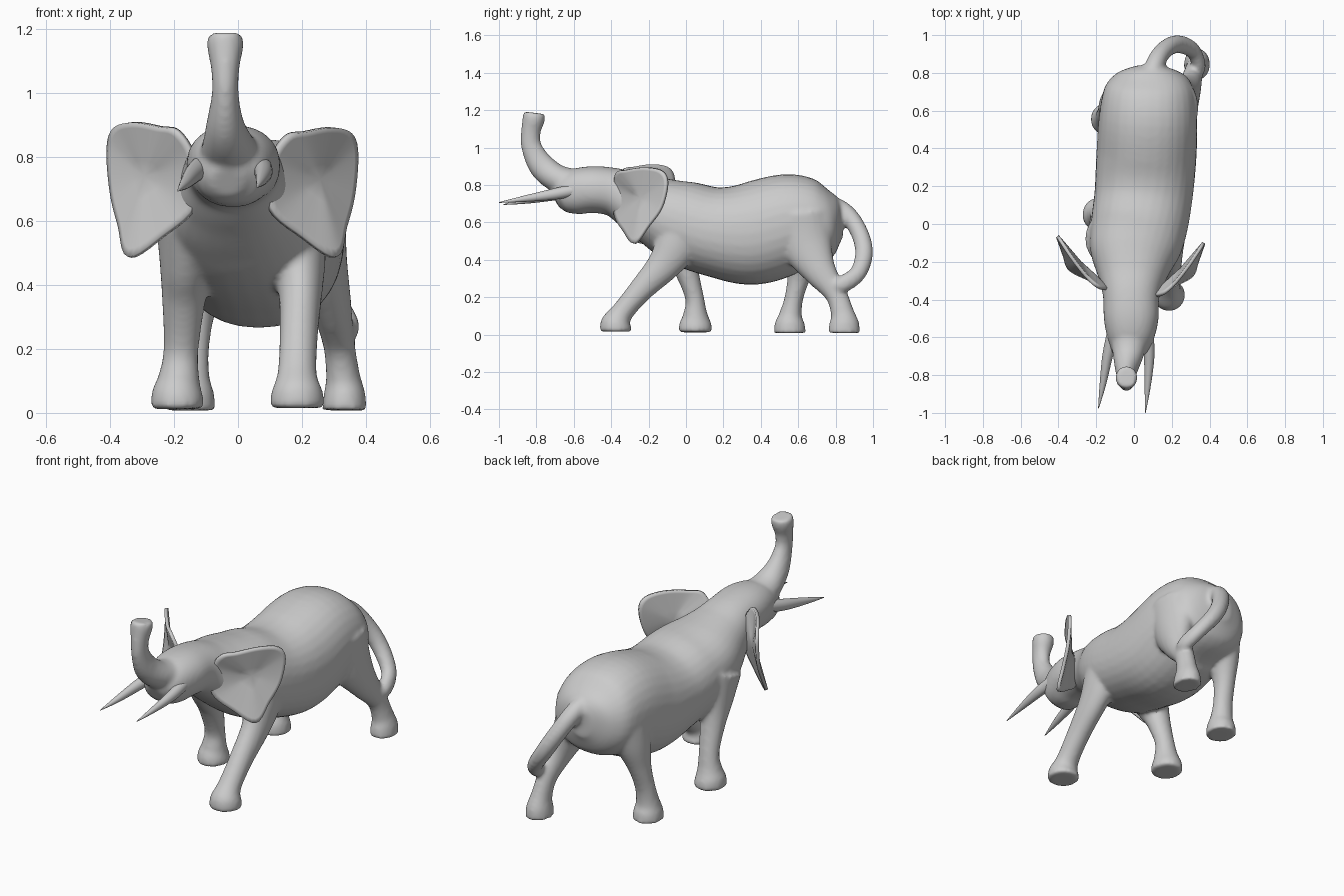
import bpy, bmesh, math
from mathutils import Vector


def spline(pts, steps, closed=False):
    """Catmull-Rom samples through tuples of any length."""
    n, out = len(pts), []
    for i in range(n if closed else n - 1):
        idx = [i - 1, i, i + 1, i + 2]
        idx = [k % n if closed else min(max(k, 0), n - 1) for k in idx]
        a, b, c, d = (pts[k] for k in idx)
        for s in range(steps):
            t = s / steps
            out.append([0.5 * (2 * q + (r - p) * t + (2 * p - 5 * q + 4 * r - u) * t * t
                               + (3 * q - p - 3 * r + u) * t ** 3)
                        for p, q, r, u in zip(a, b, c, d)])
    if not closed:
        out.append(list(pts[-1]))
    return out


def tube(bm, pts, steps=6, sides=32, power=2.0):
    """Loft of sections (x, y, z, half width, half height) along a path."""
    path = spline(pts, steps)
    rings = []
    for i, (x, y, z, a, b) in enumerate(path):
        t = Vector(path[min(i + 1, len(path) - 1)][:3]) - Vector(path[max(i - 1, 0)][:3])
        t.normalize()
        side = Vector((1, 0, 0))
        side = (side - t * side.dot(t)).normalized()
        up = t.cross(side)
        ring = []
        for k in range(sides):
            ang = 2 * math.pi * k / sides
            c, s = math.cos(ang), math.sin(ang)
            c = math.copysign(abs(c) ** (2 / power), c)
            s = math.copysign(abs(s) ** (2 / power), s)
            ring.append(bm.verts.new(Vector((x, y, z)) + side * a * c + up * b * s))
        rings.append(ring)
    for r0, r1 in zip(rings, rings[1:]):
        for k in range(sides):
            j = (k + 1) % sides
            bm.faces.new((r0[k], r0[j], r1[j], r1[k]))
    bm.faces.new(rings[0][::-1])
    bm.faces.new(rings[-1])


def finish(bm, name):
    bmesh.ops.recalc_face_normals(bm, faces=bm.faces)
    for f in bm.faces:
        f.smooth = True
    mesh = bpy.data.meshes.new(name)
    bm.to_mesh(mesh)
    bm.free()
    ob = bpy.data.objects.new(name, mesh)
    bpy.context.collection.objects.link(ob)
    return ob


body = bmesh.new()
# Torso, neck and head, from rump to jaw
tube(body, [
    (0.08, 0.84, 0.60, 0.06, 0.08), (0.08, 0.80, 0.60, 0.17, 0.15),
    (0.08, 0.72, 0.595, 0.235, 0.215), (0.075, 0.56, 0.595, 0.26, 0.265),
    (0.065, 0.35, 0.54, 0.265, 0.275), (0.05, 0.15, 0.55, 0.26, 0.24),
    (0.025, -0.02, 0.60, 0.255, 0.225), (0.0, -0.15, 0.655, 0.235, 0.19),
    (-0.01, -0.27, 0.71, 0.185, 0.155), (-0.015, -0.38, 0.76, 0.15, 0.13),
    (-0.015, -0.50, 0.775, 0.145, 0.125), (-0.02, -0.60, 0.76, 0.125, 0.12),
    (-0.03, -0.67, 0.735, 0.095, 0.09), (-0.03, -0.70, 0.72, 0.05, 0.05)], power=2.2)
# Raised trunk with flared tip
tube(body, [
    (-0.02, -0.55, 0.79, 0.11, 0.09), (-0.03, -0.68, 0.83, 0.085, 0.075),
    (-0.04, -0.77, 0.90, 0.06, 0.07), (-0.04, -0.825, 1.0, 0.042, 0.055),
    (-0.04, -0.83, 1.08, 0.045, 0.052), (-0.04, -0.815, 1.15, 0.058, 0.06),
    (-0.04, -0.81, 1.185, 0.053, 0.058)])
# Tail curling to the hind leg
tube(body, [
    (0.08, 0.70, 0.72, 0.05, 0.05), (0.11, 0.84, 0.66, 0.05, 0.05),
    (0.16, 0.92, 0.56, 0.047, 0.047), (0.23, 0.952, 0.44, 0.045, 0.048),
    (0.31, 0.92, 0.33, 0.04, 0.045), (0.345, 0.84, 0.27, 0.035, 0.045),
    (0.345, 0.79, 0.26, 0.02, 0.025)])
# Four striding legs, hip to sole
legs = [
    [(0.17, 0.0, 0.60, 0.11, 0.14), (0.19, -0.05, 0.48, 0.085, 0.12),
     (0.195, -0.12, 0.37, 0.068, 0.09), (0.19, -0.24, 0.24, 0.06, 0.066),
     (0.185, -0.34, 0.12, 0.062, 0.06), (0.185, -0.372, 0.06, 0.082, 0.083),
     (0.185, -0.375, 0.015, 0.085, 0.085)],
    [(-0.15, -0.08, 0.60, 0.11, 0.14), (-0.165, -0.04, 0.46, 0.08, 0.10),
     (-0.17, 0.0, 0.35, 0.068, 0.066), (-0.178, 0.045, 0.20, 0.055, 0.05),
     (-0.185, 0.05, 0.11, 0.065, 0.065), (-0.19, 0.05, 0.06, 0.08, 0.085),
     (-0.19, 0.05, 0.012, 0.083, 0.09)],
    [(0.20, 0.62, 0.60, 0.15, 0.18), (0.25, 0.65, 0.47, 0.095, 0.14),
     (0.29, 0.715, 0.34, 0.065, 0.09), (0.315, 0.80, 0.22, 0.05, 0.06),
     (0.328, 0.835, 0.12, 0.053, 0.062), (0.333, 0.845, 0.06, 0.065, 0.08),
     (0.333, 0.845, 0.008, 0.07, 0.085)],
    [(-0.04, 0.62, 0.60, 0.14, 0.18), (-0.10, 0.62, 0.45, 0.09, 0.11),
     (-0.13, 0.605, 0.32, 0.06, 0.065), (-0.145, 0.578, 0.20, 0.055, 0.05),
     (-0.15, 0.56, 0.11, 0.062, 0.06), (-0.15, 0.555, 0.06, 0.075, 0.08),
     (-0.15, 0.555, 0.008, 0.08, 0.085)]]
for leg in legs:
    tube(body, leg)
skin = finish(body, "body")
remesh = skin.modifiers.new("Merge", 'REMESH')
remesh.mode = 'VOXEL'
remesh.voxel_size = 0.011
remesh.use_smooth_shade = True
blend = skin.modifiers.new("Blend", 'SMOOTH')
blend.factor = 0.5
blend.iterations = 8

# Tusks
for side, pts in (("left", [(0.07, -0.58, 0.775, 0.034, 0.034), (0.08, -0.70, 0.752, 0.028, 0.03),
                            (0.073, -0.85, 0.728, 0.017, 0.018), (0.06, -1.0, 0.706, 0.002, 0.002)]),
                  ("right", [(-0.11, -0.58, 0.775, 0.034, 0.034), (-0.14, -0.70, 0.748, 0.028, 0.03),
                             (-0.165, -0.85, 0.718, 0.017, 0.018), (-0.188, -0.975, 0.695, 0.002, 0.002)])):
    bm = bmesh.new()
    tube(bm, pts, sides=20)
    finish(bm, side + "_tusk")

# Ears: thin cupped sheets swept backwards
ear = [(0.10, -0.38, 0.78), (0.15, -0.37, 0.865), (0.21, -0.32, 0.88), (0.29, -0.22, 0.893),
       (0.35, -0.13, 0.875), (0.37, -0.10, 0.81), (0.36, -0.13, 0.68), (0.335, -0.20, 0.58),
       (0.305, -0.275, 0.487), (0.20, -0.33, 0.55), (0.10, -0.38, 0.64)]
other = [(-x - 0.035, y + 0.035, 0.485 + (z - 0.485) * 1.04) for x, y, z in ear]
for name, outline in (("left_ear", ear), ("right_ear", other)):
    edge = [Vector(p) for p in spline(outline, 5, closed=True)]
    mid = sum(edge, Vector()) / len(edge)
    bm = bmesh.new()
    rings = []
    for f in (1.0, 0.9, 0.75, 0.55, 0.3):
        cup = Vector((0, 0.02 * (1 - f), 0))
        rings.append([bm.verts.new(mid.lerp(p, f) + cup) for p in edge])
    n = len(edge)
    for r0, r1 in zip(rings, rings[1:]):
        for k in range(n):
            bm.faces.new((r0[k], r0[(k + 1) % n], r1[(k + 1) % n], r1[k]))
    hub = bm.verts.new(mid + Vector((0, 0.02, 0)))
    for k in range(n):
        bm.faces.new((rings[-1][k], rings[-1][(k + 1) % n], hub))
    ob = finish(bm, name)
    thick = ob.modifiers.new("Thickness", 'SOLIDIFY')
    thick.thickness = 0.018
    thick.offset = 0
